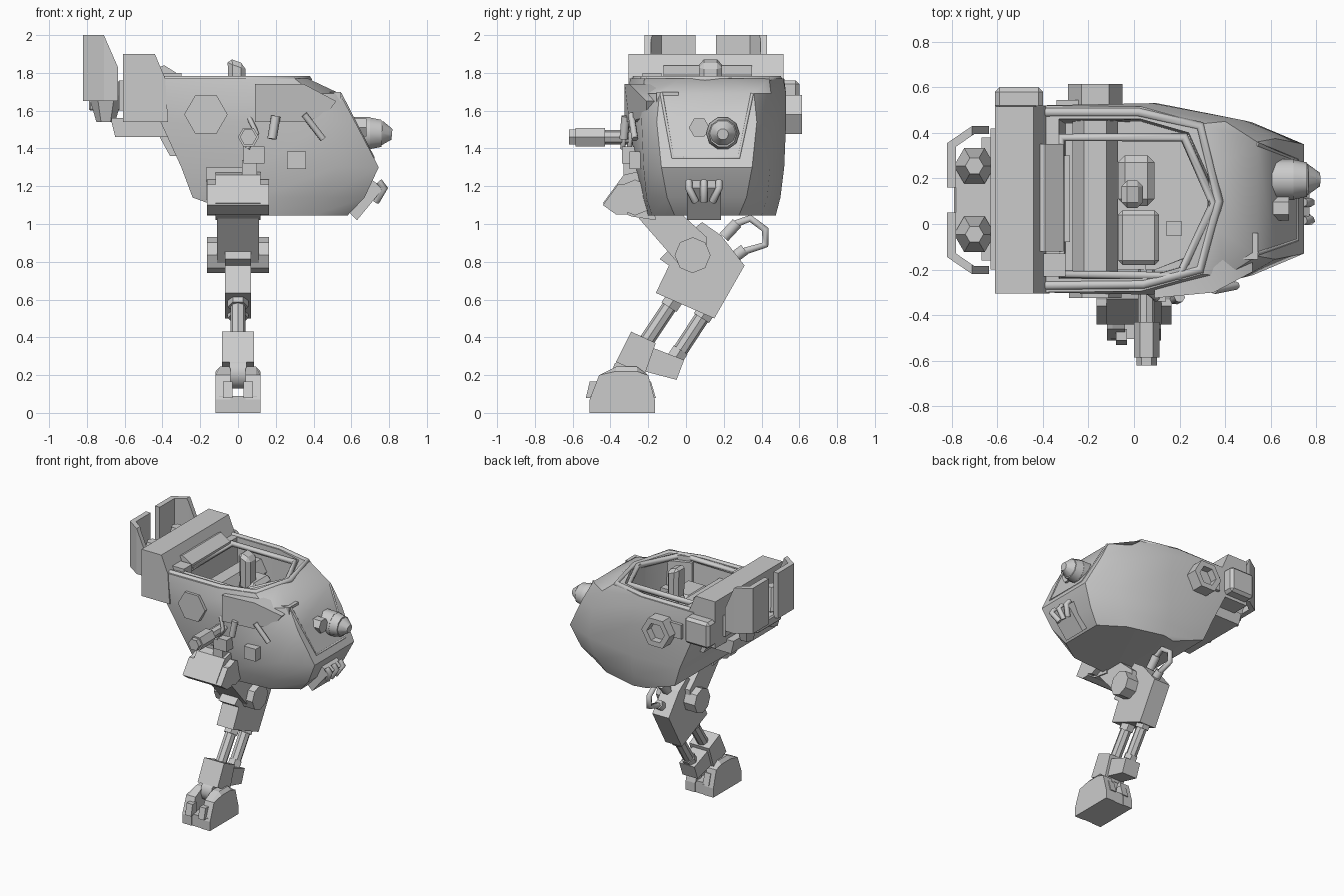
import bpy, bmesh, math
from mathutils import Vector

if "Cube" in bpy.data.objects:
    bpy.data.objects.remove(bpy.data.objects["Cube"])

YC = 0.11  # hull centre line


def finish(name, bm, smooth=None):
    bmesh.ops.recalc_face_normals(bm, faces=bm.faces)
    me = bpy.data.meshes.new(name)
    bm.to_mesh(me)
    bm.free()
    ob = bpy.data.objects.new(name, me)
    bpy.context.collection.objects.link(ob)
    if smooth:
        bpy.ops.object.select_all(action='DESELECT')
        ob.select_set(True)
        bpy.context.view_layer.objects.active = ob
        bpy.ops.object.shade_smooth_by_angle(angle=math.radians(smooth))
    return ob


def loft(name, rings, caps=True, smooth=None):
    bm = bmesh.new()
    vs = [[bm.verts.new(p) for p in r] for r in rings]
    n = len(rings[0])
    for a, b in zip(vs, vs[1:]):
        for i in range(n):
            bm.faces.new((a[i], a[(i + 1) % n], b[(i + 1) % n], b[i]))
    if caps:
        bm.faces.new(vs[0])
        bm.faces.new(vs[-1])
    return finish(name, bm, smooth)


def prism(name, pts, axis, a, b, bevel=0):
    """Extrude a 2D profile along one axis from a to b."""
    put = {'x': lambda p, t: (t, p[0], p[1]), 'y': lambda p, t: (p[0], t, p[1]),
           'z': lambda p, t: (p[0], p[1], t)}[axis]
    ob = loft(name, [[put(p, t) for p in pts] for t in (a, b)])
    if bevel:
        m = ob.modifiers.new("bevel", 'BEVEL')
        m.width, m.segments = bevel, 1
    return ob


def box(name, x0, x1, y0, y1, z0, z1, bevel=0):
    return prism(name, [(x0, y0), (x1, y0), (x1, y1), (x0, y1)], 'z', z0, z1, bevel)


def rod(name, p, q, r, r2=None, n=12, smooth=40):
    """Cylinder or cone between two points."""
    p, q = Vector(p), Vector(q)
    rot = (q - p).to_track_quat('Z', 'Y')
    rings = []
    for c, rad in ((p, r), (q, r if r2 is None else r2)):
        rings.append([c + rot @ Vector((rad * math.cos(2 * math.pi * i / n),
                      rad * math.sin(2 * math.pi * i / n), 0)) for i in range(n)])
    return loft(name, rings, True, smooth)


def tube(name, pts, r, closed=False):
    cu = bpy.data.curves.new(name, 'CURVE')
    cu.dimensions, cu.bevel_depth, cu.bevel_resolution, cu.use_fill_caps = '3D', r, 1, True
    sp = cu.splines.new('POLY')
    sp.points.add(len(pts) - 1)
    for s, p in zip(sp.points, pts):
        s.co = (*p, 1)
    sp.use_cyclic_u = closed
    ob = bpy.data.objects.new(name, cu)
    bpy.context.collection.objects.link(ob)
    return ob


def ring(z, half, extra=0):
    """Hull section from (x, half width); extra widens the rear half of the back flank."""
    wide = [(x, YC + h + (extra if i < 2 else 0), z) for i, (x, h) in enumerate(half)]
    return [(x, YC - h, z) for x, h in half] + wide[::-1]


# hull: outer skin from belly to rim, then cockpit inside down to its floor
loft("hull", [
    ring(1.045, [(.02, .29), (.12, .31), (.40, .29), (.58, .17)], .055),
    ring(1.14, [(-.24, .32), (.1, .34), (.46, .32), (.67, .21)], .05),
    ring(1.30, [(-.30, .36), (.1, .375), (.52, .335), (.745, .24)], .035),
    ring(1.54, [(-.41, .40), (.1, .41), (.48, .345), (.62, .265)], .01),
    ring(1.69, [(-.43, .41), (.08, .42), (.40, .34), (.54, .25)]),
    ring(1.77, [(-.43, .41), (.03, .405), (.30, .33), (.37, .14)]),
    ring(1.775, [(-.33, .35), (.03, .35), (.24, .29), (.33, .09)]),
    ring(1.40, [(-.30, .33), (.03, .34), (.24, .28), (.32, .09)]),
], smooth=38)
tube("cockpit_frame", [(-.32, -.22, 1.76), (.2, -.23, 1.76), (.35, .09, 1.76), (.22, .38, 1.76),
                       (-.32, .38, 1.76)], .022, True)
tube("cockpit_rim", [(-.44, -.27, 1.765), (.04, -.265, 1.765), (.29, -.2, 1.765), (.37, .1, 1.765),
                     (.29, .43, 1.765), (.02, .49, 1.765), (-.44, .49, 1.765)], .022)

# cockpit fittings
box("seat", -.27, -.09, -.1, .24, 1.41, 1.55, .015)
box("seat_side", -.27, .05, -.2, -.1, 1.41, 1.5)
box("console_front", -.07, .11, -.18, .06, 1.41, 1.62, .02)
box("console_back", -.07, .09, .08, .3, 1.41, 1.66, .03)
box("control_knob", .14, .21, -.05, .01, 1.41, 1.6)
prism("control_stick", [(-.05, 1.6), (.04, 1.6), (.04, 1.845), (-.055, 1.88)], 'y', .07, .19, .025)
loft("headrest", [[(-.42, y, 1.77), (-.42, y, 1.83), (-.39, y, 1.84), (-.31, y, 1.79), (-.31, y, 1.74)]
                  for y in (-.12, .35)])
box("headrest_end", -.43, -.3, -.23, -.13, 1.7, 1.8)

# rear housing and engine block
prism("rear_housing", [(-.61, 1.54), (-.61, 1.9), (-.44, 1.9), (-.385, 1.77), (-.37, 1.54)],
      'y', -.305, .515)
box("rear_side_box", -.61, -.40, .5, .6, 1.56, 1.76, .02)
box("rear_plate", -.63, -.58, -.2, .42, 1.6, 1.76)
prism("engine_sump", [(-.67, 1.54), (-.65, 1.46), (-.36, 1.46), (-.36, 1.56), (-.67, 1.56)], 'y', -.16, .38)
prism("engine_keel", [(-.42, 1.47), (-.36, 1.36), (-.28, 1.36), (-.28, 1.47)], 'y', -.08, .3)
box("exhaust_bridge", -.79, -.6, -.04, .25, 1.6, 1.67, .01)

# paired exhausts with bent shields
for side, s in (("left", 1), ("right", -1)):
    yc = 0.105
    c = [(-.635, .325), (-.71, .325), (-.82, .25), (-.82, .055), (-.78, .055), (-.78, .235), (-.70, .29), (-.635, .29)]
    ob = prism("exhaust_shield_" + side, [(x, yc + s * y) for x, y in c], 'z', 1.65, 2.0)
    bm = bmesh.new()
    bm.from_mesh(ob.data)
    bmesh.ops.bisect_plane(bm, geom=bm.verts[:] + bm.edges[:] + bm.faces[:], plane_co=(-.71, 0, 2),
                           plane_no=(.16, 0, .07), clear_outer=True)
    bmesh.ops.holes_fill(bm, edges=[e for e in bm.edges if e.is_boundary])
    bmesh.ops.recalc_face_normals(bm, faces=bm.faces)
    bm.to_mesh(ob.data)
    bm.free()
    y = yc + s * .15
    rod("exhaust_nozzle_" + side, (-.7, y, 1.54), (-.7, y, 1.68), .05, .09, 6, None)
    rod("exhaust_core_" + side, (-.7, y, 1.68), (-.7, y, 1.84), .09, .04, 6, None)

# hexagonal side hubs
rod("cross_pipe", (-.17, -.31, 1.58), (-.17, .55, 1.58), .1, None, 6, None)
rod("front_hub", (-.17, -.325, 1.58), (-.17, -.26, 1.58), .115, None, 6, None)
rod("back_hub", (-.17, .5, 1.58), (-.17, .56, 1.58), .12, None, 6, None)
for i in range(6):
    a = [math.radians(60 * (i + k)) for k in (0, 1)]
    q = [(-.17 + r * math.cos(t), 1.58 + r * math.sin(t))
         for r, t in ((.12, a[0]), (.12, a[1]), (.075, a[1]), (.075, a[0]))]
    prism("back_hub_rim_%d" % i, q, 'y', .55, .615)
box("back_side_block", -.34, -.24, .48, .545, 1.55, 1.66)

# side hood, struts and plate on the front flank
loft("side_hood", [[(.09, y0, 1.54), (.09, y0, 1.74), (.35, y1, 1.74), (.52, y2, 1.65), (.46, y2, 1.57),
                    (.34, y1, 1.54)] for y0, y1, y2 in ((-.325, -.3, -.21), (-.2, -.1, -.05))], smooth=30)
tube("strut_short", [(.2, -.32, 1.57), (.18, -.33, 1.45)], .025)
tube("strut_long", [(.35, -.29, 1.58), (.45, -.27, 1.45)], .018)
box("flank_plate", .26, .36, -.3, -.2, 1.29, 1.385)

# nose lamps, visor frame and muzzle
rod("main_lamp", (.58, .195, 1.48), (.70, .195, 1.48), .09, None, 10)
rod("main_lamp_hood", (.69, .195, 1.48), (.76, .195, 1.48), .09, .075, 10)
rod("main_lamp_tip", (.76, .195, 1.48), (.815, .195, 1.475), .07, .03, 10)
rod("small_lamp", (.58, .07, 1.51), (.68, .07, 1.51), .055, None, 6, None)
box("nose_sensor", .48, .545, -.155, -.04, 1.63, 1.7)
tube("visor_frame", [(.54, -.13, 1.69), (.715, -.07, 1.35), (.715, .28, 1.35), (.54, .35, 1.69)], .009)
prism("muzzle", [(.56, 1.09), (.63, 1.02), (.77, 1.19), (.7, 1.24)], 'y', .005, .185)
for i, (a, b) in enumerate(((.05, .015), (.095, .095), (.14, .175))):
    tube("muzzle_finger_%d" % i, [(.73, a, 1.12), (.775, b, 1.19), (.745, b, 1.225)], .02)

# gun on the front flank
rod("gun_base", (.055, -.2, 1.46), (.055, -.43, 1.46), .038, None, 8)
rod("gun_barrel", (.055, -.43, 1.46), (.055, -.585, 1.46), .056, None, 6, None)
rod("gun_tip", (.055, -.58, 1.46), (.055, -.62, 1.46), .045, None, 6, None)
box("gun_mount", .03, .14, -.34, -.24, 1.32, 1.41)
box("gun_neck", .02, .1, -.33, -.25, 1.2, 1.34)
for i, y in enumerate((-.335, -.3, -.265)):
    tube("gun_cable_%d" % i, [(.05, y, 1.4), (.1, y + .01, 1.48), (.06, y + .04, 1.56)], .014)

# hip and upper arm of the leg
prism("hip_block", [(-.44, 1.11), (-.33, 1.26), (-.2, 1.29), (-.16, 1.02), (-.29, 1.04)], 'x', -.12, .12)
prism("hip_guard", [(-.44, 1.1), (-.36, 1.21), (-.31, 1.21), (-.31, 1.05), (-.37, 1.05)], 'x', -.165, .165)
rod("hip_axle", (-.165, -.27, 1.14), (.165, -.27, 1.14), .095, None, 8, None)
box("hip_joint_top", -.17, .03, -.27, .0, 1.13, 1.3)
prism("upper_arm", [(-.25, 1.03), (-.14, 1.16), (.11, .93), (.1, .78), (-.04, .79)], 'x', -.11, .11)

# thigh block, knee and rear hose
prism("thigh_block", [(.085, 1.01), (.185, .94), (.31, .78), (.15, .50), (-.16, .635), (-.09, .78), (-.14, .815),
                      (-.05, .9)], 'x', -.07, .07)
rod("knee_axle", (-.165, .035, .835), (.165, .035, .835), .095, None, 8, None)
tube("rear_hose", [(.02, .26, 1.0), (.02, .34, 1.03), (.02, .42, .97), (.02, .42, .89), (.02, .29, .85)], .022)
tube("hose_socket", [(.02, .2, .93), (.02, .27, 1.005)], .035)
tube("hose_anchor", [(.02, .25, .82), (.02, .31, .865)], .035)

# twin pistons of the shin
for name, p, q in (("front", (-.05, .62), (-.25, .32)), ("back", (.12, .56), (-.07, .27))):
    lerp = lambda t: (0, p[0] + (q[0] - p[0]) * t, p[1] + (q[1] - p[1]) * t)
    rod("piston_" + name, lerp(0), lerp(1), .04, None, 8)
    rod("piston_collar_top_" + name, lerp(.05), lerp(.2), .055, None, 6, None)
    rod("piston_collar_low_" + name, lerp(.78), lerp(.95), .05, None, 6, None)

# ankle and foot
prism("ankle_block", [(-.29, .43), (-.16, .37), (-.22, .2), (-.37, .27)], 'x', -.085, .085)
prism("ankle_heel", [(-.19, .35), (-.01, .28), (-.05, .175), (-.22, .22)], 'x', -.065, .065)
rod("ankle_ball", (-.045, -.31, .21), (.045, -.31, .21), .085, None, 10)
foot = [(-.51, 0), (-.165, 0), (-.165, .07), (-.2, .2), (-.26, .245), (-.37, .245), (-.46, .2), (-.51, .07)]
for side, s in (("left", -1), ("right", 1)):
    loft("foot_wall_" + side, [[(s * x, y, min(z, t)) for y, z in foot]
                               for x, t in ((.04, .25), (.095, .25), (.118, .22))])
    prism("foot_toe_" + side, [(-.53, .08), (-.51, .165), (-.46, .165), (-.46, .08)], 'x', s * .03, s * .08)
    prism("foot_heel_" + side, [(-.16, .08), (-.185, .165), (-.23, .165), (-.23, .08)], 'x', s * .03, s * .08)
box("foot_sole", -.1, .1, -.505, -.17, 0, .09)
